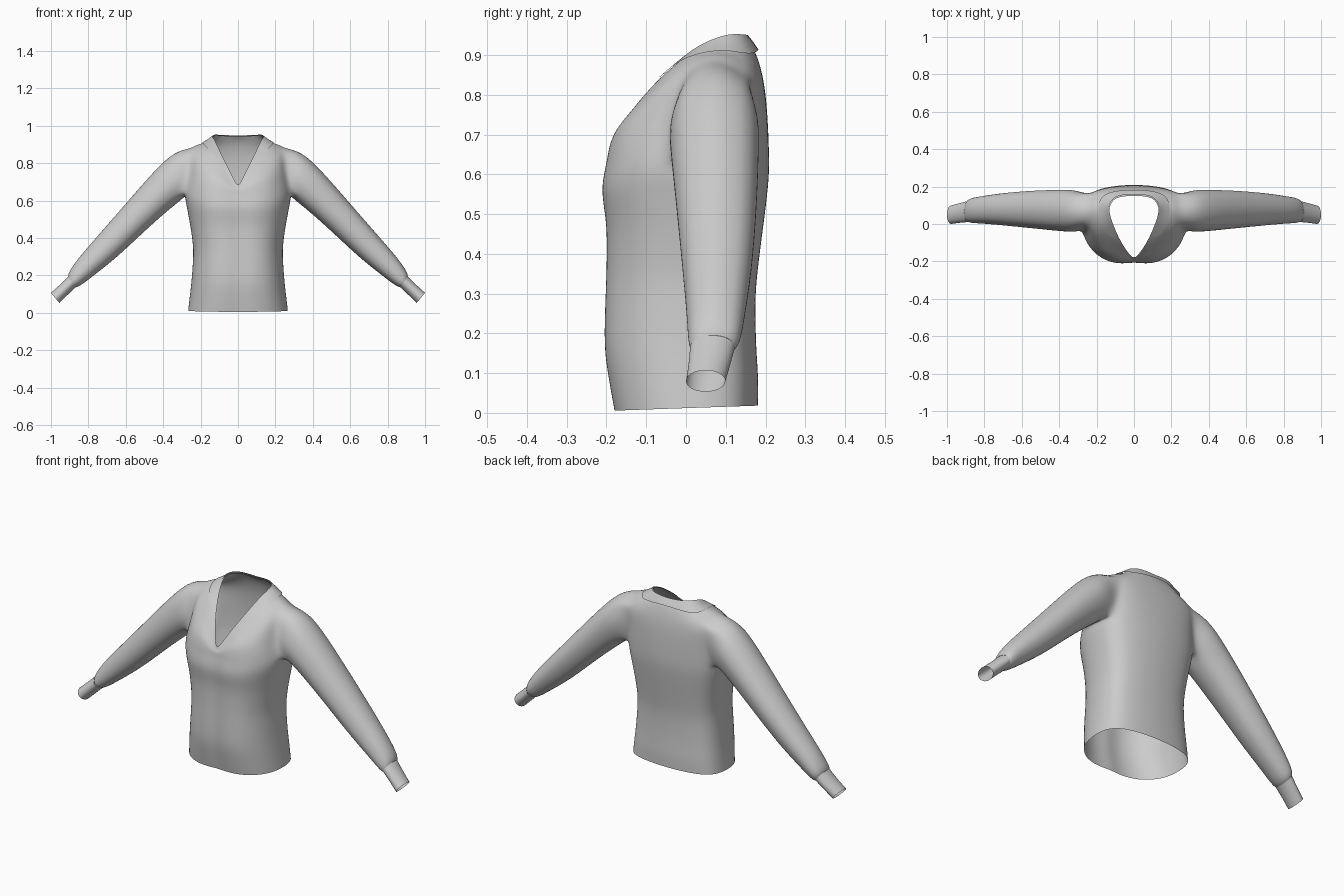
import bpy, bmesh
from math import atan2, cos, sin
from mathutils import Vector as V

if "Cube" in bpy.data.objects:
    bpy.data.objects.remove(bpy.data.objects["Cube"])


def double(pts):
    """Insert smooth midpoints between neighbouring points."""
    e = [2 * pts[0] - pts[1]] + pts + [2 * pts[-1] - pts[-2]]
    out = []
    for i in range(len(pts) - 1):
        out += [pts[i], (9 * (e[i + 1] + e[i + 2]) - e[i] - e[i + 3]) / 16]
    return out + [pts[-1]]


def make(name, points, faces, levels=1, merge=0.0005):
    """Half mesh, mirrored across x and smoothed."""
    me = bpy.data.meshes.new(name)
    me.from_pydata(points, [], faces)
    bm = bmesh.new()
    bm.from_mesh(me)
    bmesh.ops.delete(bm, geom=[v for v in bm.verts if not v.link_faces], context='VERTS')
    bmesh.ops.recalc_face_normals(bm, faces=bm.faces)
    bm.to_mesh(me)
    bm.free()
    ob = bpy.data.objects.new(name, me)
    bpy.context.collection.objects.link(ob)
    for p in me.polygons:
        p.use_smooth = True
    m = ob.modifiers.new("mirror", 'MIRROR')
    m.merge_threshold = merge
    s = ob.modifiers.new("smooth", 'SUBSURF')
    s.levels = s.render_levels = levels
    return ob


# torso cross-section, front centre to back centre
SECTION = [(0, -.205), (.09, -.21), (.182, -.178), (.25, -.1), (.275, 0),
           (.268, .105), (.215, .172), (.11, .202), (0, .21)]
# z, half width, front depth, back depth
LOWER = [(.012, .266, .18, .182), (.09, .257, .195, .182), (.17, .248, .205, .177),
         (.28, .24, .203, .175), (.36, .24, .2, .181), (.47, .255, .2, .195),
         (.56, .272, .212, .206), (.63, .282, .2, .21)]
# chest, shoulder, collar base and neckline, front to back
CHEST = [(0, -.194, .645), (.09, -.185, .7), (.175, -.15, .72), (.238, -.08, .73), (.275, .03, .745),
         (.265, .125, .745), (.21, .177, .75), (.11, .2, .75), (0, .205, .75)]
SHOULDER = [(0, -.192, .655), (.078, -.154, .74), (.16, -.105, .79), (.225, -.04, .835), (.25, .06, .885),
            (.245, .14, .85), (.2, .175, .835), (.11, .19, .84), (0, .195, .84)]
BASE = [(0, -.191, .663), (.06, -.138, .757), (.125, -.07, .838), (.17, 0, .89), (.185, .08, .908),
        (.172, .128, .902), (.14, .155, .9), (.08, .17, .905), (0, .174, .91)]
NECK = [(0, -.19, .67), (.045, -.135, .76), (.085, -.065, .84), (.118, .015, .91), (.132, .07, .938),
        (.125, .105, .948), (.1, .135, .948), (.055, .148, .946), (0, .15, .943)]

rings = []
for i, (z, w, f, b) in enumerate(LOWER):
    tilt = .03 if i == 0 else 0
    rings.append([V((x * w / .275, y * (f if y < 0 else b) / .21, z + tilt * y)) for x, y in SECTION])
rings += [[V(p) for p in r] for r in (CHEST, SHOULDER, BASE, NECK)]
rings = [double(r) for r in rings]
cols = [double(list(c)) for c in zip(*rings)]
grid = [list(r) for r in zip(*cols)]
NC = len(grid[0])
pts = [p for r in grid for p in r]

# torso faces, leaving an armhole
R0, R1, C0, C1 = 14, 18, 7, 11
faces = []
for r in range(len(grid) - 1):
    for c in range(NC - 1):
        if not (R0 <= r < R1 and C0 <= c < C1):
            a = r * NC + c
            faces.append((a, a + 1, a + NC + 1, a + NC))

# sleeve grown from the armhole: top x, z, bottom x, z, front y, back y
SLEEVE = [(.34, .862, .3, .605, -.048, .188), (.44, .768, .365, .555, -.042, .187),
          (.6, .583, .485, .45, -.027, .182), (.76, .4, .65, .293, -.01, .168),
          (.86, .285, .77, .2, 0, .15), (.905, .218, .845, .142, .003, .14)]
CUFF = [(.908, .195, .868, .136, .01, .123), (.95, .152, .91, .097, .007, .112),
        (1.0, .107, .955, .053, .0, .099)]
hole = [(R0, c) for c in range(C0, C1)] + [(r, C1) for r in range(R0, R1)]
hole += [(R1, c) for c in range(C1, C0, -1)] + [(r, C0) for r in range(R1, R0, -1)]
n = len(hole)
mid = sum((grid[r][c] for r, c in hole), V()) / n
angles = [atan2(grid[r][c].z - mid.z, grid[r][c].y - mid.y) for r, c in hole]


def tube_ring(tx, tz, bx, bz, yf, yb, angs, k=1.02):
    c = V(((tx + bx) / 2, (yf + yb) / 2, (tz + bz) / 2))
    up = V(((tx - bx) / 2, 0, (tz - bz) / 2)) * k
    side = V((0, (yb - yf) / 2 * k, 0))
    return [c + side * cos(a) + up * sin(a) for a in angs]


def loft(prev, first, count):
    out = []
    for _ in range(count):
        cur = list(range(first, first + n))
        out += [(prev[j], prev[(j + 1) % n], cur[(j + 1) % n], cur[j]) for j in range(n)]
        prev, first = cur, first + n
    return out


sleeve_rings = [tube_ring(*s, angles) for s in SLEEVE + CUFF[:1]]
faces += loft([r * NC + c for r, c in hole], len(pts), len(sleeve_rings))
pts += [p for r in sleeve_rings for p in r]
make("sweater_body_and_sleeves", pts, faces, 2)

# narrow cuffs
even = [j * 6.283185 / n for j in range(n)]
cuff = [p for s in CUFF for p in tube_ring(*s, even)]
make("cuffs", cuff, loft(list(range(n)), n, len(CUFF) - 1), 2)

# collar band lying over the neckline
band, START = [], 4
for r in grid[-3:]:
    band += [p + V((p.x * .04, max(p.y, 0) * .05, .004)) for p in r[START:]]
m = NC - START
make("collar_band", band, [(r * m + c, r * m + c + 1, (r + 1) * m + c + 1, (r + 1) * m + c)
                           for r in range(2) for c in range(m - 1)])
